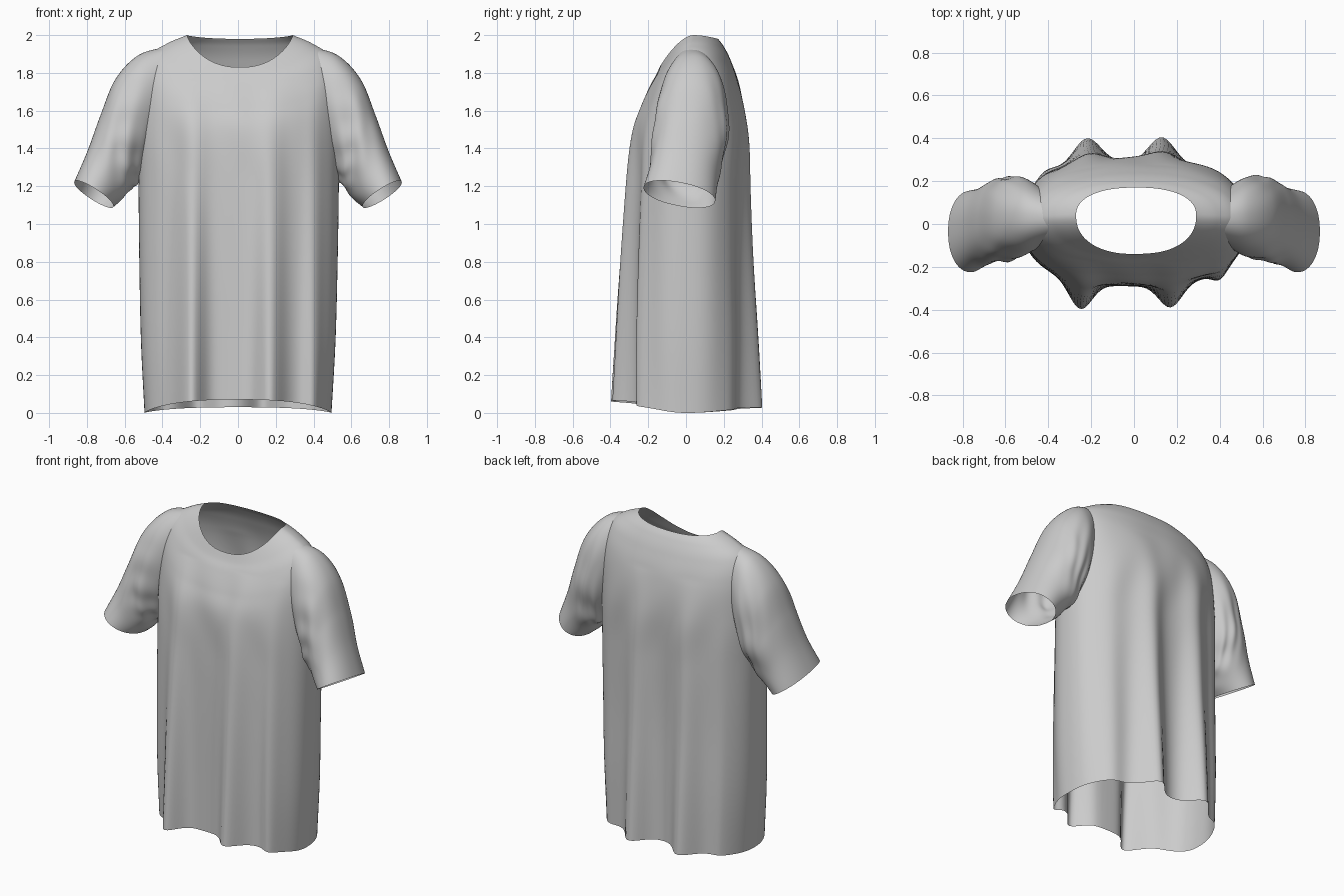
import bpy, bmesh, math

cube = bpy.data.objects.get("Cube")
if cube:
    bpy.data.objects.remove(cube)

# One fabric colour
COLOUR = (0.6, 0.6, 0.6, 1)
fabric = bpy.data.materials.new("grey_fabric")
fabric.use_nodes = True
fabric.diffuse_color = COLOUR
bsdf = fabric.node_tree.nodes["Principled BSDF"]
bsdf.inputs["Base Color"].default_value = COLOUR
bsdf.inputs["Roughness"].default_value = 0.8


def spline(keys, t):
    """Smooth interpolation through rows of key values, t from 0 to 1."""
    f = t * (len(keys) - 1)
    i = min(int(f), len(keys) - 2)
    u = f - i
    p1, p2 = keys[i], keys[i + 1]
    p0 = keys[i - 1] if i else [2 * a - b for a, b in zip(p1, p2)]
    p3 = keys[i + 2] if i + 2 < len(keys) else [2 * b - a for a, b in zip(p1, p2)]
    return [b + u * (c - a + u * (2 * a - 5 * b + 4 * c - d + u * (3 * (b - c) + d - a))) / 2
            for a, b, c, d in zip(p0, p1, p2, p3)]


def power(v, e):
    return math.copysign(abs(v) ** e, v)


def gauss(v, width):
    return math.exp(-(v / width) ** 2)


def loft(name, point, rings, sides, drop=None):
    """Open tube whose surface is given by point(t, angle)."""
    bm = bmesh.new()
    grid = [[bm.verts.new(point(r / rings, 2 * math.pi * s / sides)) for s in range(sides)]
            for r in range(rings + 1)]
    for low, high in zip(grid, grid[1:]):
        for s in range(sides):
            n = (s + 1) % sides
            bm.faces.new((low[s], low[n], high[n], high[s]))
    if drop:
        holes = [f for f in bm.faces if drop(f.calc_center_median())]
        bmesh.ops.delete(bm, geom=holes, context="FACES")
    mesh = bpy.data.meshes.new(name)
    bm.to_mesh(mesh)
    bm.free()
    for poly in mesh.polygons:
        poly.use_smooth = True
    mesh.materials.append(fabric)
    obj = bpy.data.objects.new(name, mesh)
    bpy.context.collection.objects.link(obj)


# Body rings: front z, side z, back z, half width, front y, back y, squareness
BODY = [
    (0.07, 0.00, 0.03, 0.495, -0.29, 0.29, 2.6),
    (0.40, 0.38, 0.40, 0.515, -0.29, 0.29, 2.6),
    (0.80, 0.80, 0.80, 0.525, -0.29, 0.29, 2.5),
    (1.20, 1.20, 1.20, 0.53, -0.285, 0.30, 2.4),
    (1.48, 1.52, 1.50, 0.53, -0.275, 0.31, 2.3),
    (1.62, 1.76, 1.72, 0.515, -0.235, 0.285, 2.3),
    (1.73, 1.89, 1.86, 0.475, -0.19, 0.24, 2.2),
    (1.785, 1.955, 1.94, 0.385, -0.16, 0.20, 2.2),
    (1.83, 2.00, 1.98, 0.28, -0.14, 0.17, 2.3),
]
# Hanging folds: x, depth, width
FRONT_FOLDS = [(-0.25, 0.13, 0.075), (0.17, 0.11, 0.075), (0.40, 0.05, 0.05)]
BACK_FOLDS = [(-0.22, 0.125, 0.09), (0.13, 0.12, 0.085), (-0.42, 0.045, 0.08), (0.38, 0.025, 0.07)]


def body_point(t, angle):
    zf, zs, zb, w, yf, yb, n = spline(BODY, t)
    c, s = math.cos(angle), math.sin(angle)
    front = s < 0
    x = w * power(c, 2 / n)
    mid = 0.04 * t
    y = mid + ((mid - yf) if front else (yb - mid)) * power(s, 2 / n)
    z = zs + ((zf if front else zb) - zs) * abs(s) ** 1.5
    # folds deepen toward the hem
    fade = max(0, 1 - z / 1.75) ** 0.85
    bump = sum(a * gauss(x - p, k) for p, a, k in (FRONT_FOLDS if front else BACK_FOLDS))
    y += math.copysign(bump * fade * min(1, abs(s) * 1.6), s)
    # shallow drag lines across the chest
    y += 0.004 * math.sin(22 * x + 9 * z) * gauss(z - 1.5, 0.25) * s
    return (x + 0.01 * t, y, z)


def armhole(p):
    return abs(p.x) > 0.46 and 1.36 < p.z < 1.72 and -0.09 < p.y < 0.14


loft("shirt_body", body_point, 80, 200, armhole)

# Sleeve rings: outer x, outer z, inner x, inner z, front y, back y, tilt
SLEEVE = [
    (0.38, 1.94, 0.44, 1.45, -0.09, 0.15, 0),
    (0.53, 1.892, 0.49, 1.32, -0.145, 0.215, 0),
    (0.65, 1.765, 0.53, 1.23, -0.17, 0.22, 0),
    (0.73, 1.57, 0.57, 1.18, -0.18, 0.20, -0.06),
    (0.795, 1.39, 0.615, 1.13, -0.195, 0.17, -0.12),
    (0.867, 1.22, 0.66, 1.095, -0.225, 0.155, -0.18),
]


def sleeve(name, side):
    def point(t, angle):
        ox, oz, ix, iz, yf, yb, tilt = spline(SLEEVE, t)
        c, s = math.cos(angle), math.sin(angle)
        # creases gather around the armhole
        crease = 0.035 * gauss(t - 0.5, 0.25) * math.sin(5 * angle + 13 * t + side)
        crease += 0.02 * gauss(t - 0.4, 0.2) * math.sin(9 * angle - 20 * t)
        grow = 1 + crease * (1 - max(0, c))
        x = (ox + ix) / 2 + (ox - ix) / 2 * c * grow
        z = (oz + iz) / 2 + (oz - iz) / 2 * c * grow
        y = (yf + yb) / 2 + (yb - yf) / 2 * power(s, 0.9) * grow
        return (side * x, y, z + tilt * (y - (yf + yb) / 2))
    loft(name, point, 48, 96)


sleeve("left_sleeve", 1)
sleeve("right_sleeve", -1)
